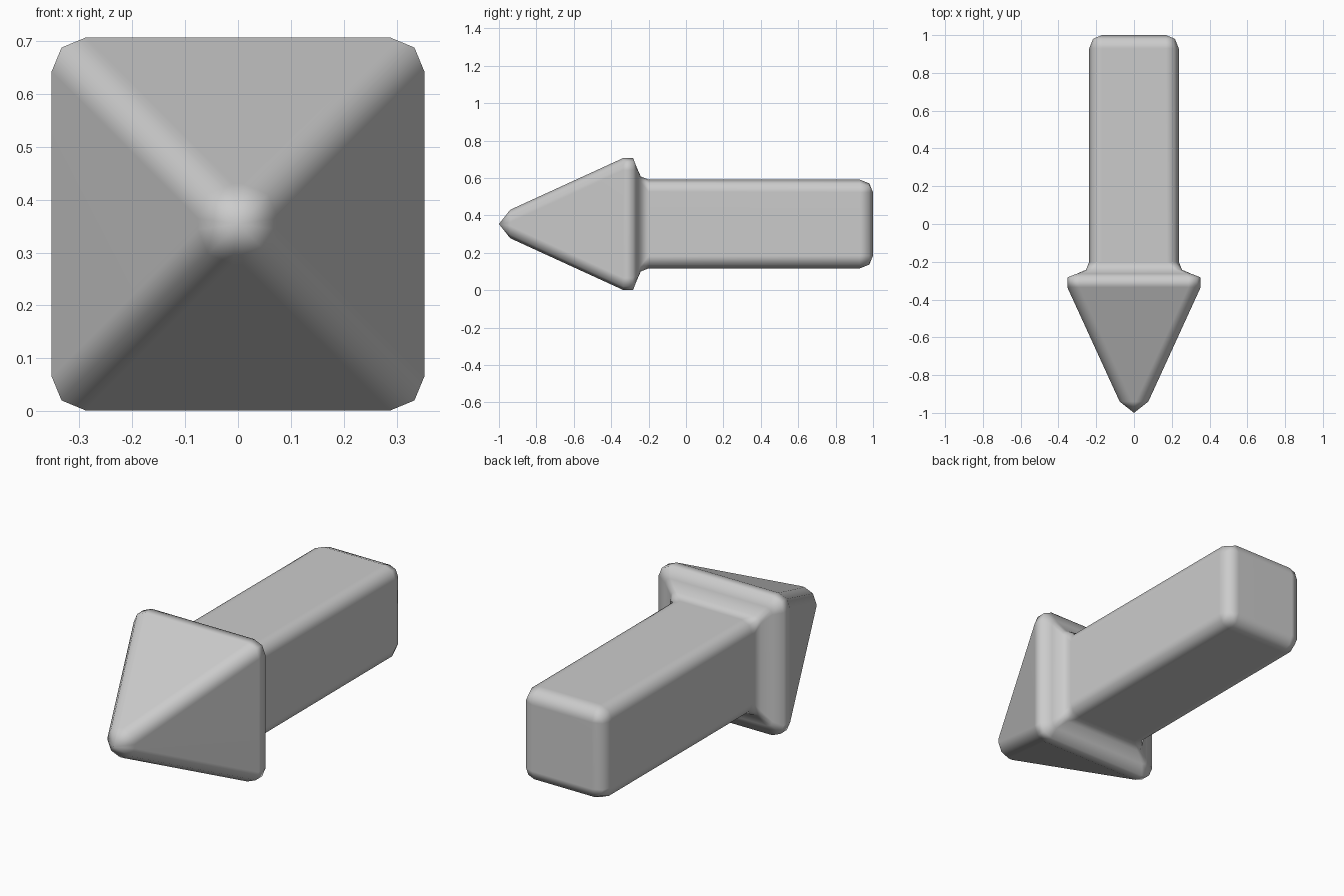
import bpy
import bmesh
from math import sin, cos, pi

if "Cube" in bpy.data.objects:
    bpy.data.objects.remove(bpy.data.objects["Cube"])

CENTRE_Z = 0.354

# Profile along y: (y, half width of the square section, corner radius)
SECTIONS = [
    (-0.94, 0.076, 0.066), (-0.335, 0.353, 0.065), (-0.283, 0.353, 0.065),   # pyramid head and rim
    (-0.263, 0.302, 0.03), (-0.242, 0.254, 0.03), (-0.20, 0.237, 0.065),     # back of head, fillet
    (0.93, 0.237, 0.068), (0.98, 0.217, 0.048), (1.0, 0.169, 0.0),           # square shaft, rounded end
]


def ring(bm, y, half, radius):
    """Square section with two-segment rounded corners."""
    verts = []
    for corner in range(4):
        a0 = corner * pi / 2
        mid = a0 + pi / 4
        c = (half - radius) * 2 ** 0.5
        for step in range(3):
            a = a0 + step * pi / 4
            verts.append(bm.verts.new((c * cos(mid) + radius * cos(a), y,
                                       CENTRE_Z + c * sin(mid) + radius * sin(a))))
    return verts


# Arrow body lofted through the sections
bm = bmesh.new()
rings = [ring(bm, *s) for s in SECTIONS]
tip = bm.verts.new((0, -1, CENTRE_Z))
n = len(rings[0])
for i in range(n):
    j = (i + 1) % n
    bm.faces.new((tip, rings[0][i], rings[0][j]))
    for a, b in zip(rings, rings[1:]):
        bm.faces.new((a[i], b[i], b[j], a[j]))
bm.faces.new(rings[-1])
bmesh.ops.remove_doubles(bm, verts=bm.verts[:], dist=0.0005)
bmesh.ops.recalc_face_normals(bm, faces=bm.faces[:])
for f in bm.faces:
    f.smooth = True

mesh = bpy.data.meshes.new("arrow")
bm.to_mesh(mesh)
bm.free()
arrow = bpy.data.objects.new("arrow", mesh)
bpy.context.collection.objects.link(arrow)

# Keep the large faces flat while the rounded edges stay smooth
weighted = arrow.modifiers.new("weighted_normals", 'WEIGHTED_NORMAL')
weighted.weight = 80
